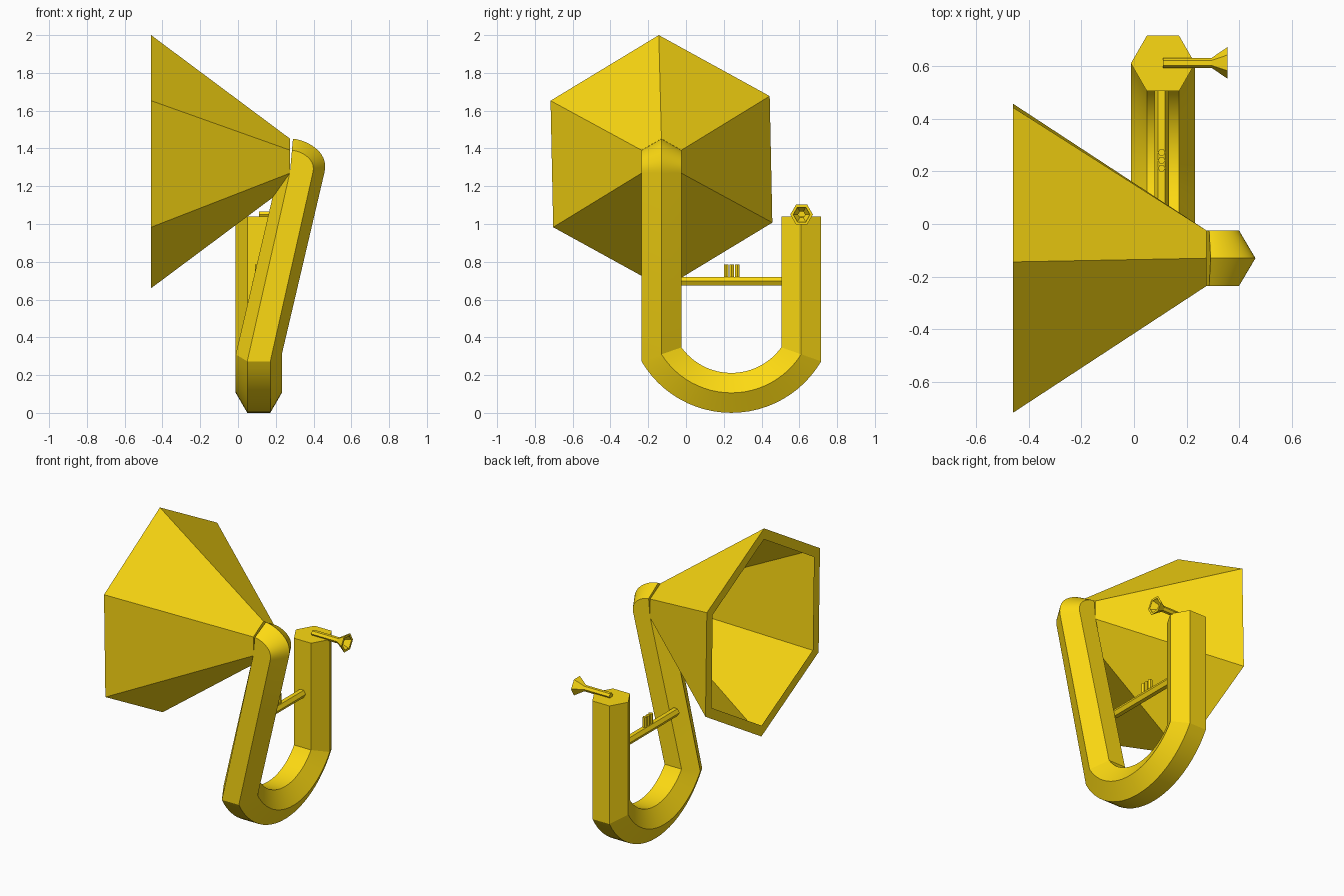
import bpy, bmesh
from math import sin, cos, radians, asin

if "Cube" in bpy.data.objects:
    bpy.data.objects.remove(bpy.data.objects["Cube"])

brass = bpy.data.materials.new("brass")
brass.diffuse_color = (0.98, 0.70, 0.006, 1)
brass.use_nodes = True
brass.node_tree.nodes["Principled BSDF"].inputs["Base Color"].default_value = brass.diffuse_color


def loft(name, rings, cap_end=True):
    """Skin a list of equal-sized rings and cap the ends."""
    bm = bmesh.new()
    loops = [[bm.verts.new(p) for p in r] for r in rings]
    n = len(rings[0])
    for a, b in zip(loops, loops[1:]):
        for i in range(n):
            j = (i + 1) % n
            bm.faces.new((a[i], a[j], b[j], b[i]))
    bm.faces.new(loops[0][::-1])
    if cap_end:
        bm.faces.new(loops[-1])
    bmesh.ops.recalc_face_normals(bm, faces=bm.faces)
    me = bpy.data.meshes.new(name)
    bm.to_mesh(me)
    bm.free()
    me.materials.append(brass)
    ob = bpy.data.objects.new(name, me)
    bpy.context.collection.objects.link(ob)
    return ob


def hexagon(r, turn=0):
    return [(r * cos(radians(60 * i + turn)), r * sin(radians(60 * i + turn))) for i in range(6)]


def ring_x(x, y, z, r, turn=0):
    return [(x, y + a, z + b) for a, b in hexagon(r, turn)]


def ring_y(x, y, z, r):
    return [(x + a, y, z + b) for a, b in hexagon(r)]


def ring_z(x, y, z, r):
    return [(x + a, y + b, z) for a, b in hexagon(r)]


# Main tube: straight leg, U bend, leaning leg, elbow
section = hexagon(0.122)


def u_point(u, v, t):
    half, end, low = 0.37 + v, 0.31 - 0.35 * v, 0.106 - v
    sag = end - low
    r = (half * half + sag * sag) / (2 * sag)
    a = asin(half / r) * t
    return (0.11 + u, 0.24 + r * sin(a), low + r - r * cos(a))


def elbow_point(u, v, deg):
    # the extra x term carries on the lean of the leg into the curve
    a, r = radians(deg), 0.06 + u
    return (0.275 + r * (cos(a) + 0.23 * sin(a) * cos(a) ** 3), -0.13 - v, 1.27 + r * sin(a))


rings = [[(0.11 + u, 0.61 + v, 1.04) for u, v in section]]
rings += [[u_point(u, v, 1 - i / 12) for u, v in section] for i in range(25)]
rings += [[elbow_point(u, v, 85 * i / 16) for u, v in section] for i in range(17)]
tube = loft("main_tube", rings)
bpy.context.view_layer.objects.active = tube
tube.select_set(True)
bpy.ops.object.shade_smooth_by_angle(angle=radians(12))

# Thin six-sided bell with a flat rim turned inwards
loft("bell", [ring_x(0.275, -0.13, 1.33, 0.122, 30),
              ring_x(-0.46, -0.13, 1.33, 0.67, 31.2),
              ring_x(-0.46, -0.13, 1.33, 0.60, 31.2)], cap_end=False)

# Crossbar with three valve buttons
loft("crossbar", [ring_y(0.105, y, 0.697, 0.027) for y in (-0.045, 0.53)])
for i in range(3):
    loft(f"valve_button_{i + 1}", [ring_z(0.105, 0.212 + 0.03 * i, z, 0.014) for z in (0.70, 0.785)])

# Mouthpiece: thin pipe with a flared, rimmed cup
loft("mouthpiece", [ring_x(x, 0.612, 1.05, r) for x, r in
                    ((0.11, 0.019), (0.295, 0.019), (0.355, 0.06), (0.355, 0.044))], cap_end=False)
